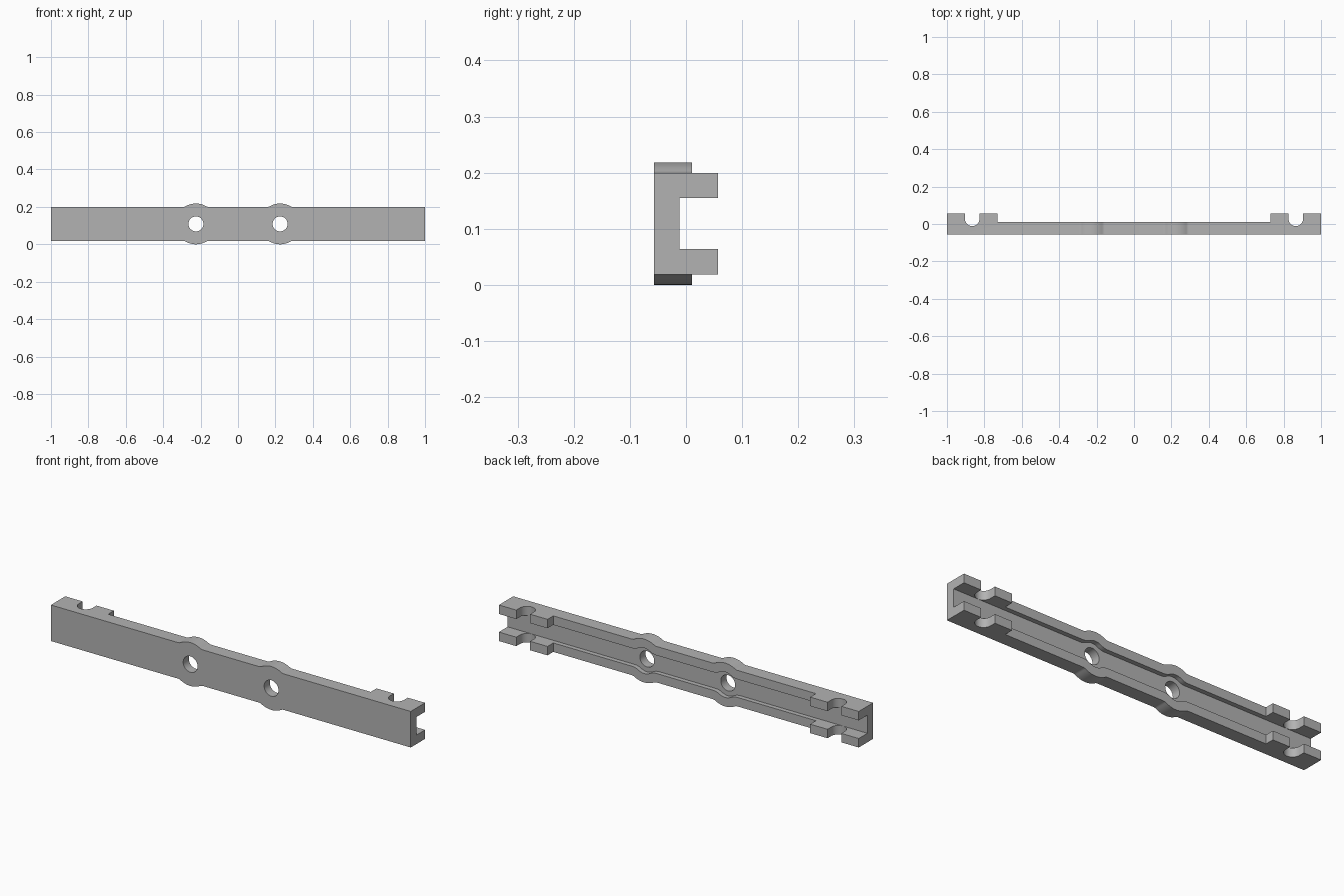
import bpy, bmesh, math
from mathutils import Vector

default = bpy.data.objects.get("Cube")
if default:
    bpy.data.objects.remove(default, do_unlink=True)

MID_Z = 0.109       # height of the centre line
HOLE_X = 0.225      # bolt holes at +/- this
NOTCH_X = 0.865     # rod notches at +/- this
FRONT, WEB, LIP, BACK = -0.057, -0.012, 0.011, 0.057

grey = bpy.data.materials.new("mid grey")
grey.use_nodes = True
grey.diffuse_color = (0.45, 0.45, 0.45, 1)
grey.node_tree.nodes["Principled BSDF"].inputs["Base Color"].default_value = (0.45, 0.45, 0.45, 1)


def prism(name, points, direction):
    """Extrude a closed 3D outline along a direction."""
    bm = bmesh.new()
    face = bm.faces.new([bm.verts.new(p) for p in points])
    out = bmesh.ops.extrude_face_region(bm, geom=[face])
    verts = [g for g in out["geom"] if isinstance(g, bmesh.types.BMVert)]
    bmesh.ops.translate(bm, verts=verts, vec=Vector(direction))
    bmesh.ops.recalc_face_normals(bm, faces=bm.faces)
    mesh = bpy.data.meshes.new(name)
    bm.to_mesh(mesh)
    bm.free()
    mesh.materials.append(grey)
    obj = bpy.data.objects.new(name, mesh)
    bpy.context.collection.objects.link(obj)
    return obj


def arc(cx, cy, r, a0, a1, n):
    return [(cx + r * math.cos(a0 + (a1 - a0) * i / n),
             cy + r * math.sin(a0 + (a1 - a0) * i / n)) for i in range(n + 1)]


def bulged_bar(half_len, h, r, fillet):
    """Bar outline in x, z that swells with filleted arcs around each hole."""
    reach = math.sqrt((r + fillet) ** 2 - (h + fillet) ** 2)
    tilt = math.atan2(reach, h + fillet)
    up = math.pi / 2
    edge = [(-half_len, h)]
    for cx in (-HOLE_X, HOLE_X):
        edge += arc(cx - reach, h + fillet, fillet, -up, -up + tilt, 6)
        edge += arc(cx, 0, r, up + tilt, up - tilt, 16)[1:-1]
        edge += arc(cx + reach, h + fillet, fillet, -up - tilt, -up, 6)
    edge.append((half_len, h))
    return edge + [(x, -z) for x, z in reversed(edge)]


def along_y(name, outline, y0, y1):
    return prism(name, [(x, y0, MID_Z + z) for x, z in outline], (0, y1 - y0, 0))


# Solid bar with two rounded swellings
rail = along_y("channel_rail", bulged_bar(1.0, 0.0905, 0.109, 0.03), FRONT, BACK)

# Long groove, and the lowered middle part of the flanges
cutters = [
    along_y("groove_cutter", bulged_bar(1.1, 0.0455, 0.064, 0.075), WEB, 0.2),
    along_y("middle_cutter", [(-0.73, -0.2), (0.73, -0.2), (0.73, 0.2), (-0.73, 0.2)], LIP, 0.3),
]

# Bolt holes and U-shaped rod notches
for side in (-1, 1):
    cutters.append(along_y("hole_cutter", arc(side * HOLE_X, 0, 0.04, 0, math.tau, 40)[:-1], -0.2, 0.2))
    r = 0.0385
    u_shape = arc(side * NOTCH_X, WEB + r + 0.0005, r, math.pi, math.tau, 24)
    u_shape += [(side * NOTCH_X + r, 0.2), (side * NOTCH_X - r, 0.2)]
    cutters.append(prism("notch_cutter", [(x, y, -0.1) for x, y in u_shape], (0, 0, 0.5)))

bpy.context.view_layer.objects.active = rail
for cutter in cutters:
    cutter.hide_render = True
    mod = rail.modifiers.new("cut", "BOOLEAN")
    mod.operation = "DIFFERENCE"
    mod.solver = "EXACT"
    mod.object = cutter
    bpy.ops.object.modifier_apply(modifier=mod.name)
    bpy.data.objects.remove(cutter, do_unlink=True)

bpy.ops.object.select_all(action="DESELECT")
rail.select_set(True)
bpy.ops.object.shade_smooth_by_angle(angle=math.radians(30))
